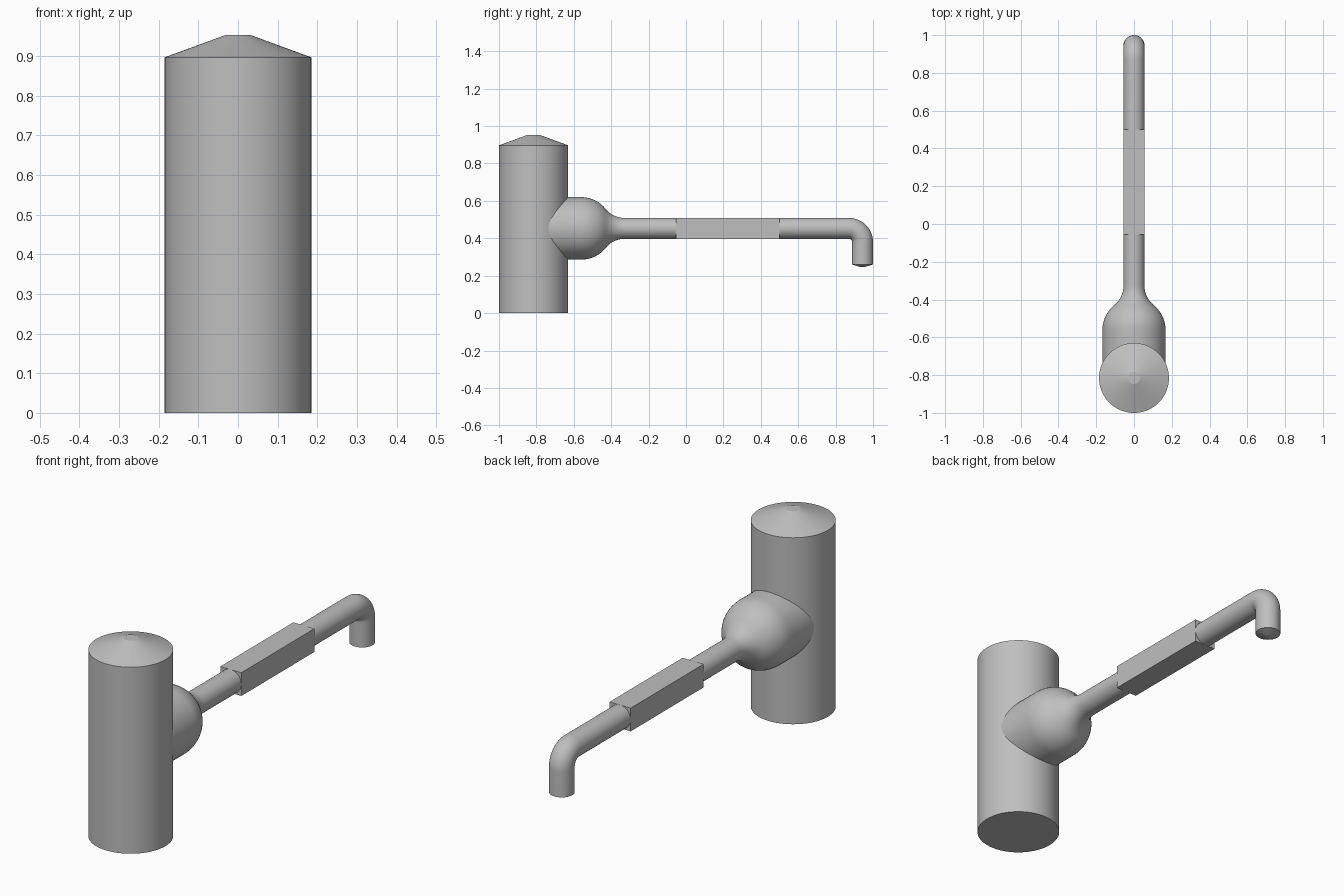
import bpy
import math
from mathutils import Matrix, Vector

cube = bpy.data.objects.get("Cube")
if cube:
    bpy.data.objects.remove(cube, do_unlink=True)

GREY = (0.52, 0.52, 0.52, 1)
grey = bpy.data.materials.new("plain grey")
grey.use_nodes = True
grey.diffuse_color = GREY
grey.node_tree.nodes["Principled BSDF"].inputs["Base Color"].default_value = GREY

AXIS_Z = 0.453      # height of the horizontal pipe
PIPE_R = 0.056
SEGMENTS = 64


def add_object(name, verts, faces):
    mesh = bpy.data.meshes.new(name)
    mesh.from_pydata(verts, [], faces)
    mesh.materials.append(grey)
    obj = bpy.data.objects.new(name, mesh)
    bpy.context.collection.objects.link(obj)
    bpy.ops.object.select_all(action="DESELECT")
    obj.select_set(True)
    bpy.context.view_layer.objects.active = obj
    bpy.ops.object.mode_set(mode="EDIT")
    bpy.ops.mesh.select_all(action="SELECT")
    bpy.ops.mesh.normals_make_consistent(inside=False)
    bpy.ops.object.mode_set(mode="OBJECT")
    bpy.ops.object.shade_smooth_by_angle(angle=math.radians(15))
    return obj


def tube(name, stations):
    """Skin circles given as (y, z, radius, tilt); tilt 0 faces up, 90 degrees faces +y."""
    verts, faces = [], []
    for y, z, radius, tilt in stations:
        turn = Matrix.Rotation(-tilt, 3, "X")
        for i in range(SEGMENTS):
            a = math.tau * i / SEGMENTS
            ring = Vector((radius * math.cos(a), radius * math.sin(a), 0))
            verts.append(turn @ ring + Vector((0, y, z)))
    for s in range(len(stations) - 1):
        for i in range(SEGMENTS):
            j = (i + 1) % SEGMENTS
            a, b = s * SEGMENTS, (s + 1) * SEGMENTS
            faces.append((a + i, a + j, b + j, b + i))
    last = (len(stations) - 1) * SEGMENTS
    faces.append(tuple(reversed(range(SEGMENTS))))
    faces.append(tuple(range(last, last + SEGMENTS)))
    return add_object(name, verts, faces)


# Upright tank with a shallow conical lid
BODY_Y = -0.815
tube("tank", [(BODY_Y, 0, 0.185, 0), (BODY_Y, 0.897, 0.185, 0),
              (BODY_Y, 0.953, 0.032, 0)])

# Bulb: straight sleeve, then rounded shoulder flaring into the neck
side = math.pi / 2
bulb = [(-0.8, 0.167), (-0.56, 0.167)]
SHOULDER_R, FLARE_R = 0.167, 0.19
SWEEP = math.acos((SHOULDER_R + FLARE_R - 0.111) / (SHOULDER_R + FLARE_R))
SWEEP = math.radians(50)
for i in range(1, 11):
    a = SWEEP * i / 10
    bulb.append((-0.56 + SHOULDER_R * math.sin(a), SHOULDER_R * math.cos(a)))
# Concave flare easing from the shoulder slope to the straight pipe
start_y, start_r = bulb[-1]
slope = -math.tan(SWEEP)
end_y = -0.27
for i in range(1, 13):
    t = i / 12
    y = start_y + (end_y - start_y) * t
    r = (start_r * (2 * t**3 - 3 * t**2 + 1) + PIPE_R * (3 * t**2 - 2 * t**3)
         + slope * (end_y - start_y) * (t**3 - 2 * t**2 + t))
    bulb.append((y, max(r, PIPE_R)))
bulb.append((0.0, PIPE_R))
tube("bulb_and_neck", [(y, AXIS_Z, r, side) for y, r in bulb])

# Square handle section
bpy.ops.mesh.primitive_cube_add(size=1, location=(0, 0.223, AXIS_Z))
grip = bpy.context.object
grip.name = "square_grip"
grip.scale = (2 * PIPE_R, 0.555, 2 * PIPE_R)
bpy.ops.object.transform_apply(location=False, rotation=False, scale=True)
grip.data.materials.append(grey)

# Spout: straight run, elbow, short drop with a blunt conical tip
BEND = 0.073
bend_y, bend_z = 1 - PIPE_R - BEND, AXIS_Z - BEND
spout = [(0.45, AXIS_Z, PIPE_R, side)]
for i in range(17):
    a = side * i / 16
    spout.append((bend_y + BEND * math.sin(a), bend_z + BEND * math.cos(a),
                  PIPE_R, side + a))
drop_y = bend_y + BEND
spout += [(drop_y, 0.26, PIPE_R, math.pi), (drop_y, 0.247, 0.012, math.pi)]
tube("spout", spout)
